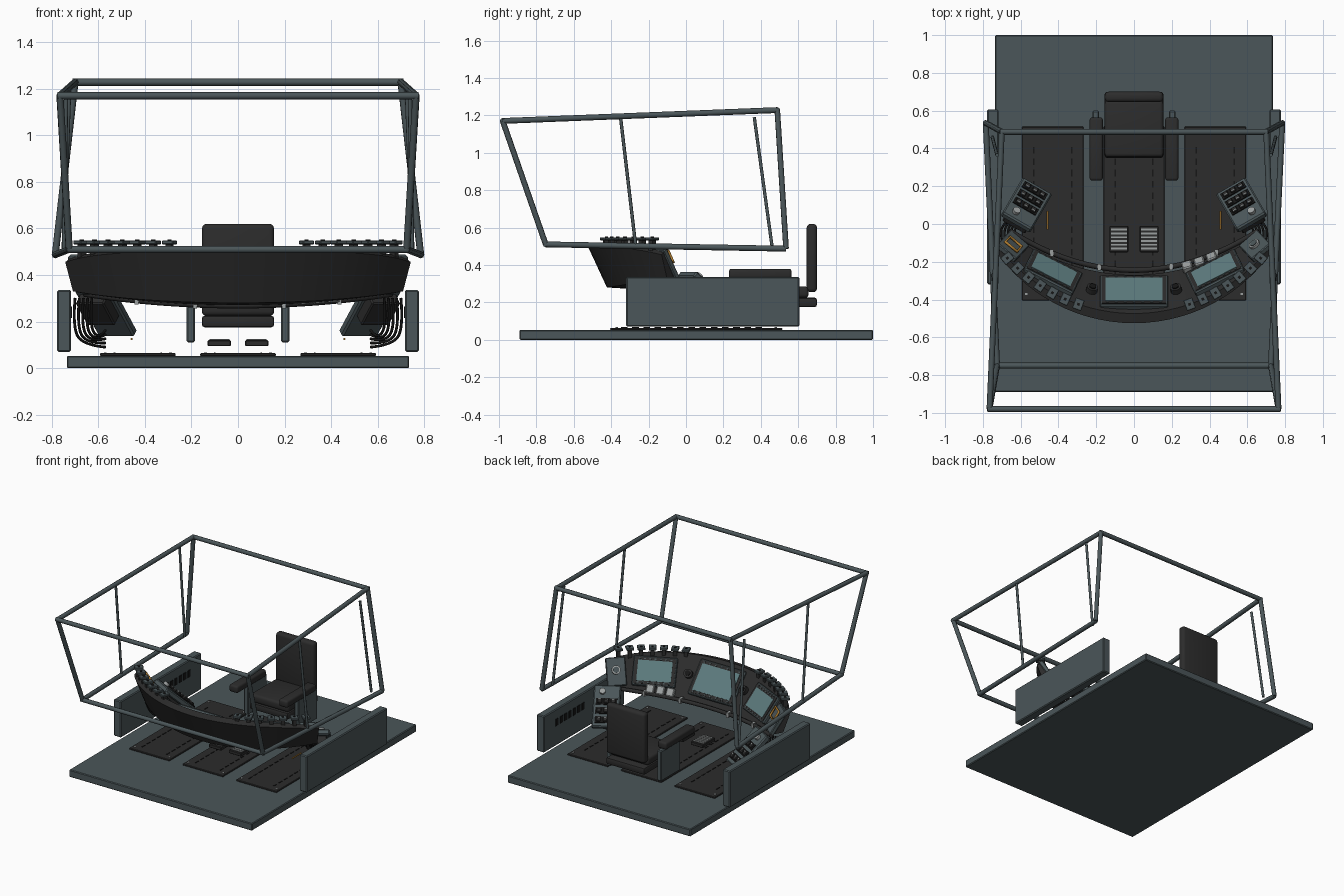
import bpy, bmesh, math
from mathutils import Matrix, Vector

if "Cube" in bpy.data.objects:
    bpy.data.objects.remove(bpy.data.objects["Cube"])


def material(name, rgb):
    m = bpy.data.materials.new(name)
    m.use_nodes = True
    m.diffuse_color = (*rgb, 1)
    m.node_tree.nodes["Principled BSDF"].inputs["Base Color"].default_value = (*rgb, 1)
    return m


slate = material("slate grey", (0.07, 0.093, 0.1))
charcoal = material("charcoal", (0.025, 0.025, 0.025))
black = material("black", (0.008, 0.008, 0.008))
teal = material("screen teal", (0.11, 0.2, 0.21))
light = material("light grey", (0.33, 0.35, 0.35))
orange = material("orange", (0.42, 0.2, 0.03))


def add_mesh(name, bm, mat):
    bmesh.ops.recalc_face_normals(bm, faces=bm.faces)
    me = bpy.data.meshes.new(name)
    bm.to_mesh(me)
    bm.free()
    me.materials.append(mat)
    ob = bpy.data.objects.new(name, me)
    bpy.context.collection.objects.link(ob)
    return ob


def boxes(name, items, mat, bevel=0, segments=1):
    """One object from (size, place) pairs; place is a location or a matrix."""
    bm = bmesh.new()
    for size, place in items:
        m = place if isinstance(place, Matrix) else Matrix.Translation(place)
        bmesh.ops.create_cube(bm, size=1, matrix=m @ Matrix.Diagonal((*size, 1)))
    if bevel:
        bmesh.ops.bevel(bm, geom=bm.edges[:], offset=bevel, segments=segments,
                        affect='EDGES', profile=0.5)
    return add_mesh(name, bm, mat)


def disc(name, radius, depth, m, mat):
    bm = bmesh.new()
    bmesh.ops.create_cone(bm, cap_ends=True, segments=16, radius1=radius,
                          radius2=radius, depth=depth, matrix=m)
    return add_mesh(name, bm, mat)


def tube(name, paths, radius, mat, smooth=False, closed=False):
    cu = bpy.data.curves.new(name, 'CURVE')
    cu.dimensions = '3D'
    cu.bevel_depth = radius
    cu.bevel_resolution = 2
    cu.use_fill_caps = True
    for pts in paths:
        sp = cu.splines.new('NURBS' if smooth else 'POLY')
        sp.points.add(len(pts) - 1)
        for p, co in zip(sp.points, pts):
            p.co = (*co, 1)
        sp.use_cyclic_u = closed
        if smooth:
            sp.order_u = 3
            sp.use_endpoint_u = True
    cu.materials.append(mat)
    ob = bpy.data.objects.new(name, cu)
    bpy.context.collection.objects.link(ob)
    return ob


def shift(m, x, y, z=0):
    return m @ Matrix.Translation((x, y, z))


def basis(origin, x, y, z):
    m = Matrix((x, y, z)).transposed().to_4x4()
    m.translation = origin
    return m


# Floor slab, floor mats with slot rows and corner rivets
boxes("floor_slab", [((1.47, 1.89, 0.053), (0, 0.055, 0.0265))], slate, 0.005)
mats = (-0.43, 0, 0.43)
boxes("floor_mats", [((0.325, 0.92, 0.012), (x, 0.055, 0.058)) for x in mats], charcoal, 0.003)
boxes("mat_slots", [((0.008, 0.035, 0.004), (x + dx, -0.33 + 0.06 * i, 0.065))
                    for x in mats for dx in (-0.1, 0.1) for i in range(13)], black)
boxes("mat_rivets", [((0.012, 0.012, 0.005), (x + dx, y, 0.065))
                     for x in mats for dx in (-0.14, 0.14) for y in (-0.37, 0.48)], light)

# Side walls with vent slots on the inside
boxes("side_walls", [((0.06, 0.925, 0.265), (0.747 * s, 0.143, 0.2025)) for s in (-1, 1)], slate, 0.006)
boxes("wall_vents", [((0.006, 0.03, 0.05), (0.716 * s, 0.16 + 0.05 * i, 0.24))
                     for s in (-1, 1) for i in range(7)], black)

# Open canopy frame
bars, struts = [], []
for s in (-1, 1):
    front_top, rear_top = (0.765 * s, -0.98, 1.17), (0.7 * s, 0.488, 1.228)
    front_low, rear_low = (0.725 * s, -0.75, 0.51), (0.785 * s, 0.535, 0.487)
    bars += [(front_top, rear_top), (rear_top, rear_low), (rear_low, front_low), (front_low, front_top)]
    struts += [((0.738 * s, -0.35, 1.19), (0.748 * s, -0.27, 0.51)),
               ((0.725 * s, 0.365, 1.19), (0.75 * s, 0.46, 0.5))]
for y, z, x in ((-0.98, 1.17, 0.775), (0.488, 1.228, 0.71), (-0.75, 0.51, 0.735)):
    bars.append(((-x, y, z), (x, y, z)))
tube("canopy_frame", bars, 0.0155, slate)
tube("canopy_struts", struts, 0.009, slate)

# Seat with armrests
boxes("seat_base", [((0.31, 0.35, 0.05), (0, 0.525, 0.2))], charcoal, 0.012, 2)
boxes("seat_cushion", [((0.31, 0.3, 0.06), (0, 0.505, 0.255))], charcoal, 0.018, 3)
boxes("seat_back", [((0.31, 0.055, 0.365), (0, 0.673, 0.437))], charcoal, 0.02, 3)
boxes("armrest_supports", [((0.035, 0.22, 0.22), (0.203 * s, 0.49, 0.22)) for s in (-1, 1)], slate, 0.006)
boxes("armrest_pads", [((0.07, 0.335, 0.052), (0.2 * s, 0.397, 0.353)) for s in (-1, 1)], charcoal, 0.014, 3)

# Pedals with grip strips
boxes("pedals", [((0.1, 0.14, 0.026), (0.08 * s, -0.08, 0.107)) for s in (-1, 1)], charcoal, 0.004)
boxes("pedal_strips", [((0.085, 0.01, 0.006), (0.08 * s, -0.13 + 0.02 * i, 0.121))
                       for s in (-1, 1) for i in range(6)], light)


# Curved console: outer arc and inner arc joined by a five sided section
def outer(t):
    a = math.radians(56) * t
    return Vector((0.895 * math.sin(a), 0.37 - 0.895 * math.cos(a), 0.5 - 0.045 * t ** 4))


def inner(t):
    return Vector((0.66 * t, -0.27 + 0.21 * t * t, 0.27 + 0.05 * t * t))


def crest(t):
    p = outer(t).lerp(inner(t), 0.2)
    p.z = outer(t).z + 0.015
    return p


def section(t):
    low = outer(t).lerp(inner(t), 0.4)
    low.z = inner(t).z + 0.01
    return outer(t), crest(t), inner(t), low


bm = bmesh.new()
steps = 28
rings = [[bm.verts.new(p) for p in section(-1 + 2 * i / steps)] for i in range(steps + 1)]
for a, b in zip(rings, rings[1:]):
    for j in range(4):
        k = (j + 1) % 4
        bm.faces.new((a[j], a[k], b[k], b[j]))
bm.faces.new(rings[0])
bm.faces.new(rings[-1])
add_mesh("console_body", bm, charcoal)


def slope(t, v=0.5):
    """Frame on the sloping instrument face: x across, y up, z out."""
    e = 0.01
    mid = inner(t).lerp(crest(t), v)
    x = (inner(t - e).lerp(crest(t - e), v) - inner(t + e).lerp(crest(t + e), v)).normalized()
    up = (crest(t) - inner(t)).normalized()
    z = x.cross(up).normalized()
    return basis(mid, x, z.cross(x), z)


# Three displays
for name, t, w, h in (("right", -0.6, 0.29, 0.2), ("centre", 0, 0.36, 0.25), ("left", 0.6, 0.29, 0.2)):
    m = slope(t)
    boxes(name + "_display_housing", [((w, h, 0.04), shift(m, 0, 0, 0.01))], slate, 0.006)
    boxes(name + "_display_bezel", [((w - 0.02, h - 0.02, 0.008), shift(m, 0, 0, 0.03))], charcoal)
    boxes(name + "_display_screen", [((w - 0.06, h - 0.06, 0.006), shift(m, 0, 0, 0.034))], teal)
    boxes(name + "_display_buttons", [((0.012, 0.008, 0.006), shift(m, (w - 0.08) * (i / 6 - 0.5), y, 0.035))
                                      for i in range(7) for y in (0.02 - h / 2, h / 2 - 0.02)], slate)

# End panels, dial, hook and small knobs on the console
boxes("end_panels", [((0.13, 0.19, 0.03), shift(slope(0.93 * s), 0, 0, 0.012)) for s in (-1, 1)], slate, 0.005)
disc("dial", 0.03, 0.02, shift(slope(0.93), 0, 0.01, 0.03), light)
disc("dial_face", 0.02, 0.02, shift(slope(0.93), 0, 0.01, 0.034), slate)
m = shift(slope(-0.93), 0, 0.03, 0.045)
tube("grab_hook", [[m @ Vector((x, y, 0)) for x, y in
                    ((-0.04, -0.035), (0.04, -0.035), (0.04, 0.035), (-0.04, 0.035))]], 0.008, orange, closed=True)
for t in (-0.3, 0.3):
    disc("console_knob", 0.03, 0.03, shift(slope(t, 0.55), 0, 0, 0.015), charcoal)
    disc("console_knob_cap", 0.018, 0.03, shift(slope(t, 0.55), 0, 0, 0.022), black)
boxes("switch_boxes", [((0.055, 0.06, 0.04), shift(slope(t, 0.06), 0, 0, 0.02))
                       for t in (0.43, 0.53, 0.63)], light, 0.006)

# Raised key plates along the rim
plates, posts, keys = [], [], []
for s in (-1, 1):
    for i in range(7):
        t = s * (0.36 + 0.09 * i)
        m = Matrix.Translation((crest(t).x, crest(t).y, 0.54)) @ Matrix.Rotation(math.radians(56) * t, 4, 'Z')
        plates.append(((0.05, 0.06, 0.016), m))
        posts.append(((0.025, 0.03, 0.08), shift(m, 0, 0, -0.04)))
        keys.append(((0.014, 0.014, 0.006), shift(m, 0, 0, 0.009)))
boxes("rim_plates", plates, slate, 0.003)
boxes("rim_posts", posts, charcoal)
boxes("rim_keys", keys, black)

# Hand rail with clamps under the displays
rail = [inner(i / 10) + Vector((0, 0.025, 0)) for i in range(-10, 11)]
tube("hand_rail", [rail], 0.014, charcoal, smooth=True)
boxes("rail_clamps", [((0.018, 0.036, 0.036), inner(t) + Vector((0, 0.025, 0)))
                      for t in (-0.66, -0.28, 0.3, 0.66)], light)

# Tilted side keypads, with backing box, handle and cables
tilt = math.radians(43)
for s, side in ((-1, "right"), (1, "left")):
    flat = Vector((0.5 * s, -0.866, 0))
    up = flat * math.cos(tilt) + Vector((0, 0, math.sin(tilt)))
    out = Vector((0, 0, math.cos(tilt))) - flat * math.sin(tilt)
    m = basis(Vector((0.57 * s, 0.1, 0.25)), up.cross(out), up, out)
    boxes(side + "_keypad", [((0.18, 0.3, 0.04), m)], slate, 0.008)
    boxes(side + "_keypad_back", [((0.14, 0.14, 0.06), shift(m, 0, 0.05, -0.045))], charcoal, 0.006)
    rows = [shift(m, 0, y, 0.022) for y in (-0.1, -0.035, 0.03)]
    boxes(side + "_keypad_rows", [((0.14, 0.045, 0.01), r) for r in rows], black)
    boxes(side + "_keypad_rockers", [((0.03, 0.03, 0.02), shift(r, x, 0, 0.006))
                                     for r in rows for x in (-0.045, 0, 0.045)], charcoal, 0.004)
    boxes(side + "_keypad_tips", [((0.02, 0.006, 0.004), shift(r, x, 0.012, 0.017))
                                  for r in rows for x in (-0.045, 0, 0.045)], light)
    disc(side + "_keypad_knob", 0.02, 0.03, shift(m, -0.03 * s, 0.1, 0.025), light)
    tube(side + "_pull_bar", [[(0.457 * s, -0.03, 0.125), (0.457 * s, 0.07, 0.125)]], 0.005, orange)
    tube(side + "_cables", [[((0.7 - d) * s, -0.08, 0.3), ((0.71 - d) * s, -0.03, 0.18),
                             ((0.67 - d) * s, 0.02, 0.1 + d / 3), (0.57 * s, 0.1, 0.09 + d)]
                            for d in (0, 0.018, 0.036, 0.054, 0.072)], 0.006, black, smooth=True)

# Smooth the cushions, keep hard edges sharp
bpy.ops.object.select_all(action='DESELECT')
for ob in bpy.context.collection.objects:
    if ob.type == 'MESH' and ob.name.startswith(("seat", "armrest_pads", "console_body", "dial")):
        ob.select_set(True)
        bpy.context.view_layer.objects.active = ob
bpy.ops.object.shade_smooth_by_angle(angle=math.radians(35))
